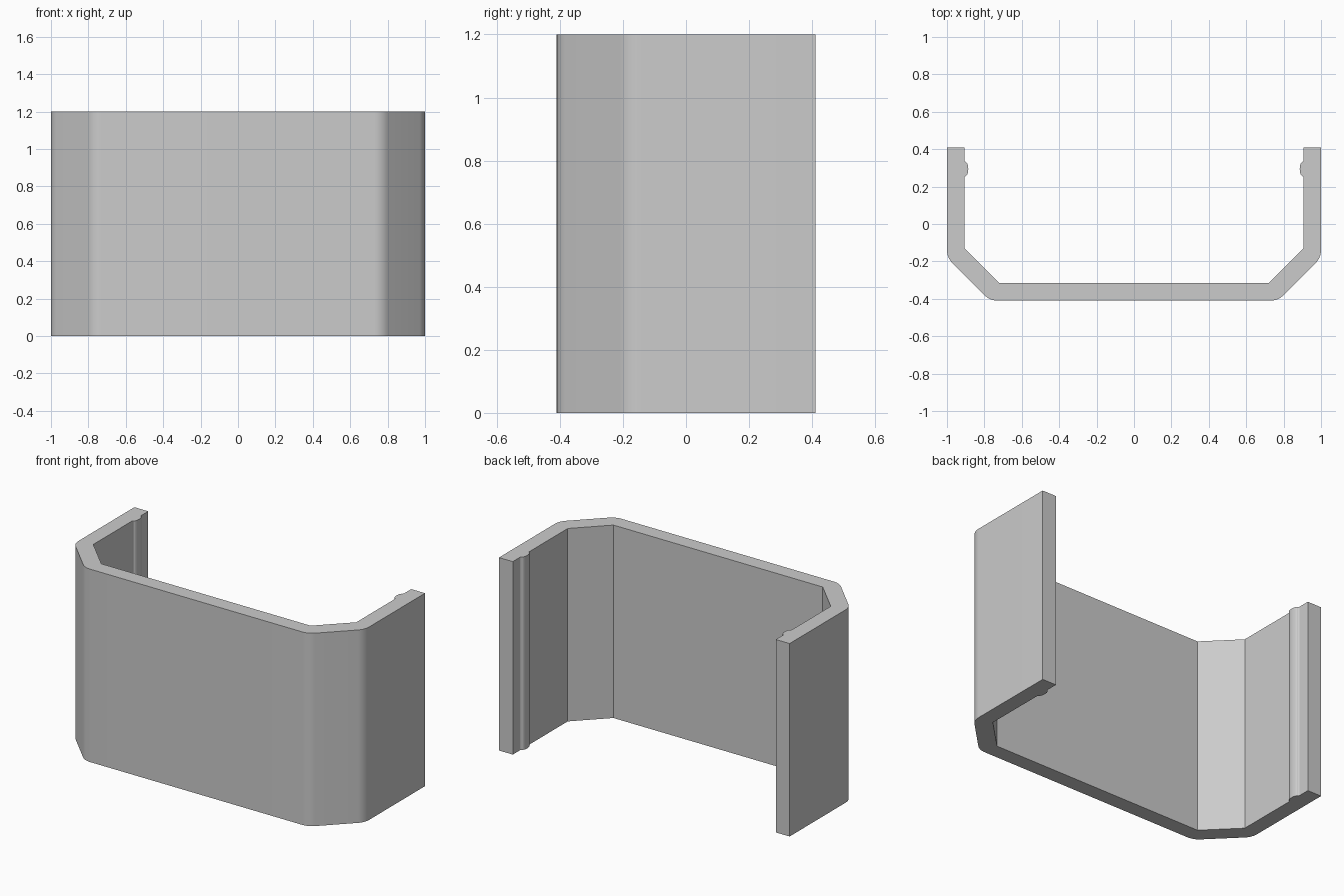
import bpy, bmesh, math
from mathutils import Vector

if "Cube" in bpy.data.objects:
    bpy.data.objects.remove(bpy.data.objects["Cube"])

HEIGHT = 1.2


def arc(cx, cy, rx, ry, a0, a1, n):
    """Points along an elliptical arc, angles in degrees."""
    pts = []
    for i in range(n + 1):
        a = math.radians(a0 + (a1 - a0) * i / n)
        pts.append((cx + rx * math.cos(a), cy + ry * math.sin(a)))
    return pts


# Right half of the channel outline, from the centre of the outer face round to the inside
r = 0.10
t = r * math.tan(math.radians(22.5))
outer = arc(0.77 - t, -0.41 + r, r, r, -90, -45, 8)     # front bend
outer += arc(1.0 - r, -0.18 + t, r, r, -45, 0, 8)       # side bend
tip = [(1.0, 0.41), (0.905, 0.41)]
bump = [(0.905, 0.337)] + arc(0.901, 0.294, 0.015, 0.037, 90, 270, 12) + [(0.905, 0.251)]
inner = [(0.905, -0.13), (0.72, -0.315)]
half = outer + tip + bump + inner
outline = half + [(-x, y) for x, y in reversed(half)]

# Extrude the outline upwards into a bent channel
bm = bmesh.new()
base = bm.faces.new([bm.verts.new((x, y, 0)) for x, y in outline])
ext = bmesh.ops.extrude_face_region(bm, geom=[base], use_keep_orig=True)
top = [v for v in ext["geom"] if isinstance(v, bmesh.types.BMVert)]
bmesh.ops.translate(bm, verts=top, vec=Vector((0, 0, HEIGHT)))
bmesh.ops.recalc_face_normals(bm, faces=bm.faces)
mesh = bpy.data.meshes.new("bent_channel")
bm.to_mesh(mesh)
bm.free()

channel = bpy.data.objects.new("bent_channel", mesh)
bpy.context.collection.objects.link(channel)

# Plain grey finish
grey = bpy.data.materials.new("light_grey")
grey.diffuse_color = (0.6, 0.6, 0.6, 1)
grey.use_nodes = True
grey.node_tree.nodes["Principled BSDF"].inputs["Base Color"].default_value = grey.diffuse_color
mesh.materials.append(grey)

# Smooth bends, sharp corners
bpy.context.view_layer.objects.active = channel
channel.select_set(True)
bpy.ops.object.shade_smooth_by_angle(angle=math.radians(30))
